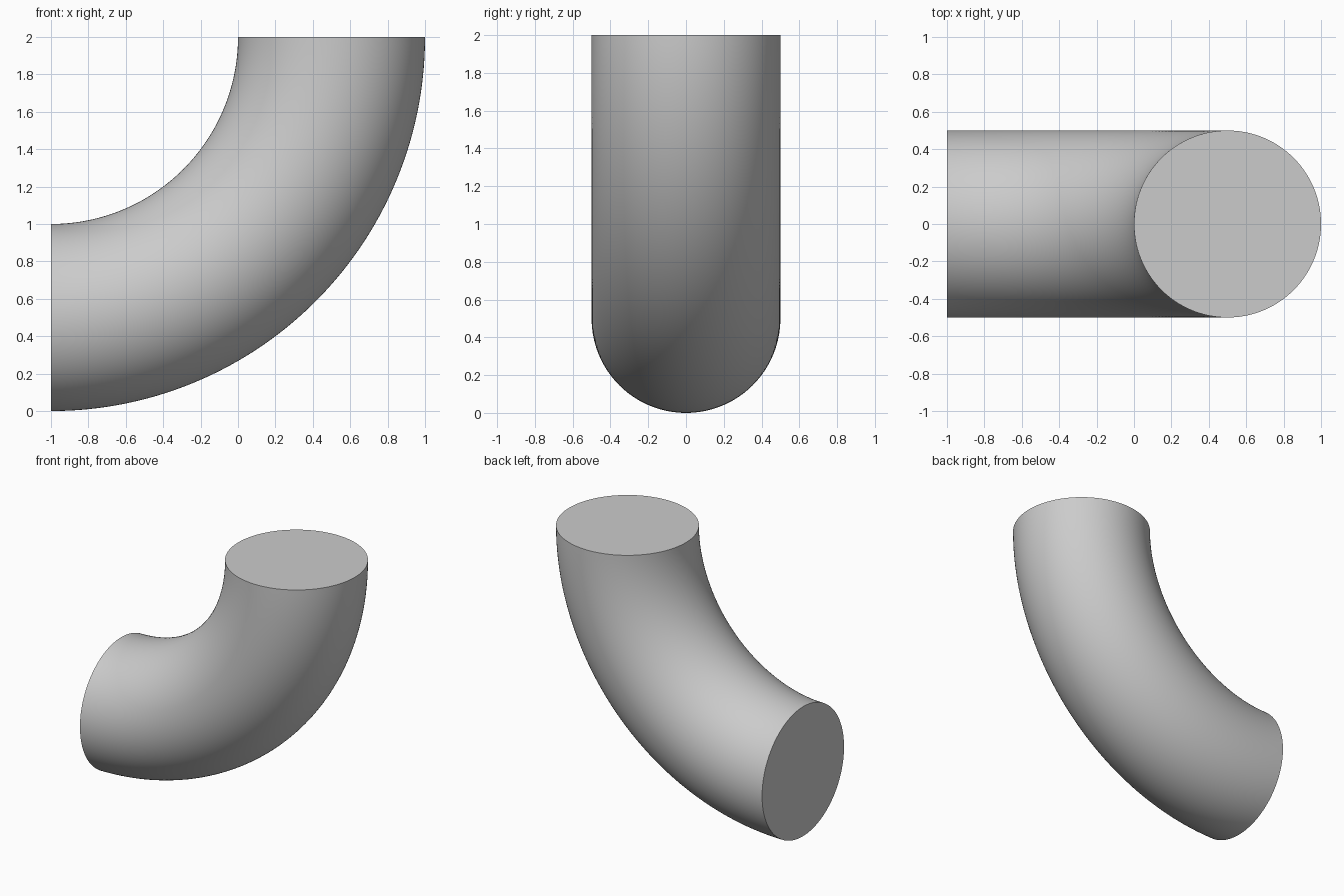
import bpy
import bmesh
from math import pi, radians
from mathutils import Matrix, Vector

if "Cube" in bpy.data.objects:
    bpy.data.objects.remove(bpy.data.objects["Cube"], do_unlink=True)

BEND_CENTRE = Vector((-1, 0, 2))
OUTER_RADIUS, INNER_RADIUS = 0.5, 0.479
SIDES, STEPS = 128, 72

# Plain grey finish
grey = bpy.data.materials.new("light_grey")
grey.use_nodes = True
colour = (0.6, 0.6, 0.6, 1)
grey.diffuse_color = colour
grey.node_tree.nodes["Principled BSDF"].inputs["Base Color"].default_value = colour

# Outer and inner circles at the horizontal mouth
bm = bmesh.new()
mouth = Matrix.Translation((-1, 0, 0.5)) @ Matrix.Rotation(pi / 2, 4, "Y")
for radius in (OUTER_RADIUS, INNER_RADIUS):
    bmesh.ops.create_circle(bm, segments=SIDES, radius=radius, matrix=mouth)

# Sweep both circles through a quarter turn to the upright mouth
bmesh.ops.spin(bm, geom=bm.verts[:] + bm.edges[:], cent=BEND_CENTRE,
               axis=(0, 1, 0), angle=-pi / 2, steps=STEPS)

# Flat rims join the outer and inner walls at both mouths
open_edges = [e for e in bm.edges if e.is_boundary]
for at_mouth in (lambda v: v.co.x < -0.9999, lambda v: v.co.z > 1.9999):
    rim = [e for e in open_edges if all(at_mouth(v) for v in e.verts)]
    bmesh.ops.bridge_loops(bm, edges=rim)
bmesh.ops.recalc_face_normals(bm, faces=bm.faces[:])

mesh = bpy.data.meshes.new("pipe_elbow")
bm.to_mesh(mesh)
bm.free()
mesh.materials.append(grey)
elbow = bpy.data.objects.new("pipe_elbow", mesh)
bpy.context.collection.objects.link(elbow)

# Smooth walls with crisp rims
bpy.ops.object.select_all(action="DESELECT")
elbow.select_set(True)
bpy.context.view_layer.objects.active = elbow
bpy.ops.object.shade_smooth_by_angle(angle=radians(30))
